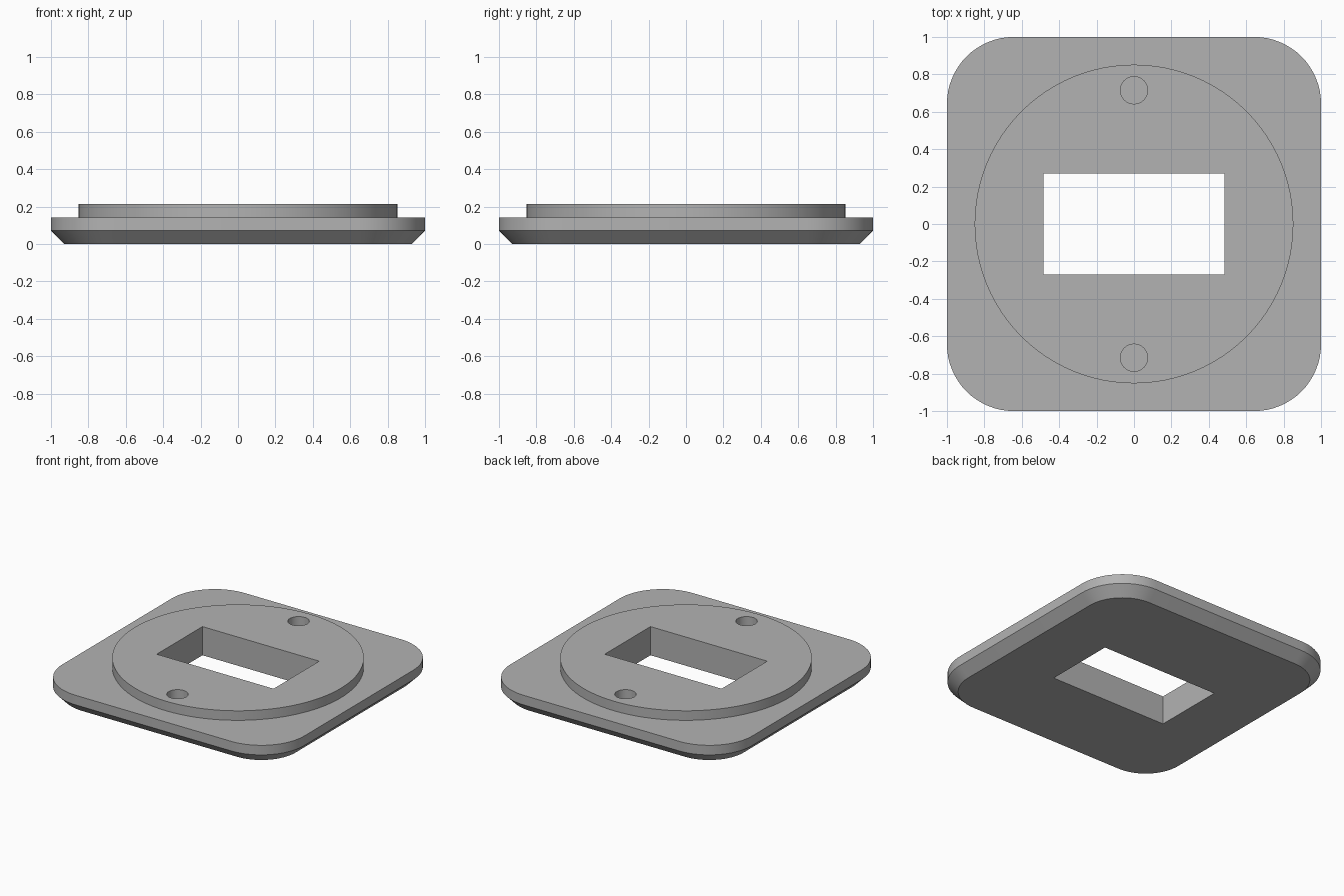
import bpy
import bmesh
from math import pi, cos, sin, radians

if "Cube" in bpy.data.objects:
    bpy.data.objects.remove(bpy.data.objects["Cube"])

GREY = (0.45, 0.45, 0.45, 1)
grey = bpy.data.materials.new("plain grey")
grey.use_nodes = True
grey.diffuse_color = GREY
grey.node_tree.nodes["Principled BSDF"].inputs["Base Color"].default_value = GREY

STEP = 1 / 14            # chamfer height, rim height and disc height
CORNER = 5 * STEP


def rounded_square(half, radius, segments=16):
    """Outline of a square with rounded corners, counter-clockwise."""
    points = []
    for corner in range(4):
        mid = pi / 4 + corner * pi / 2
        cx = (half - radius) * (1 if cos(mid) > 0 else -1)
        cy = (half - radius) * (1 if sin(mid) > 0 else -1)
        for i in range(segments + 1):
            a = corner * pi / 2 + i / segments * pi / 2
            points.append((cx + radius * cos(a), cy + radius * sin(a)))
    return points


def circle(radius, cy=0, segments=96):
    return [(radius * cos(2 * pi * i / segments), cy + radius * sin(2 * pi * i / segments))
            for i in range(segments)]


def rectangle(hx, hy):
    return [(-hx, -hy), (hx, -hy), (hx, hy), (-hx, hy)]


def loft(name, layers):
    """Closed solid through outlines given as (outline, z), bottom to top."""
    bm = bmesh.new()
    rings = [[bm.verts.new((x, y, z)) for x, y in outline] for outline, z in layers]
    bm.faces.new(rings[0][::-1])
    bm.faces.new(rings[-1])
    for low, high in zip(rings, rings[1:]):
        for i in range(len(low)):
            j = (i + 1) % len(low)
            bm.faces.new((low[i], low[j], high[j], high[i]))
    mesh = bpy.data.meshes.new(name)
    bm.to_mesh(mesh)
    bm.free()
    mesh.materials.append(grey)
    obj = bpy.data.objects.new(name, mesh)
    bpy.context.collection.objects.link(obj)
    return obj


def combine(body, tool, operation):
    """Apply a boolean and discard its tool."""
    tool.hide_render = True
    mod = body.modifiers.new(operation.lower(), 'BOOLEAN')
    mod.operation = operation
    mod.solver = 'EXACT'
    mod.object = tool
    bpy.context.view_layer.objects.active = body
    bpy.ops.object.modifier_apply(modifier=mod.name)
    bpy.data.objects.remove(tool)


# Rounded square plate with a chamfered underside
plate = loft("mounting_plate", [
    (rounded_square(1 - STEP, CORNER - STEP), 0),
    (rounded_square(1, CORNER), STEP),
    (rounded_square(1, CORNER), 2 * STEP)])

# Raised round boss, sunk a little into the plate for a clean union
boss = loft("raised_disc", [(circle(0.852), 1.5 * STEP), (circle(0.852), 3 * STEP)])
combine(plate, boss, 'UNION')

# Rectangular window through everything
window = loft("window_cutter", [(rectangle(0.483, 0.27), -1), (rectangle(0.483, 0.27), 1)])
combine(plate, window, 'DIFFERENCE')

# Two blind screw holes
for side in (-1, 1):
    outline = circle(0.073, side * 0.715, 32)
    hole = loft("hole_cutter", [(outline, STEP), (outline, 1)])
    combine(plate, hole, 'DIFFERENCE')

# Smooth round walls, sharp edges kept
bpy.ops.object.select_all(action='DESELECT')
plate.select_set(True)
bpy.context.view_layer.objects.active = plate
bpy.ops.object.shade_smooth_by_angle(angle=radians(30))
